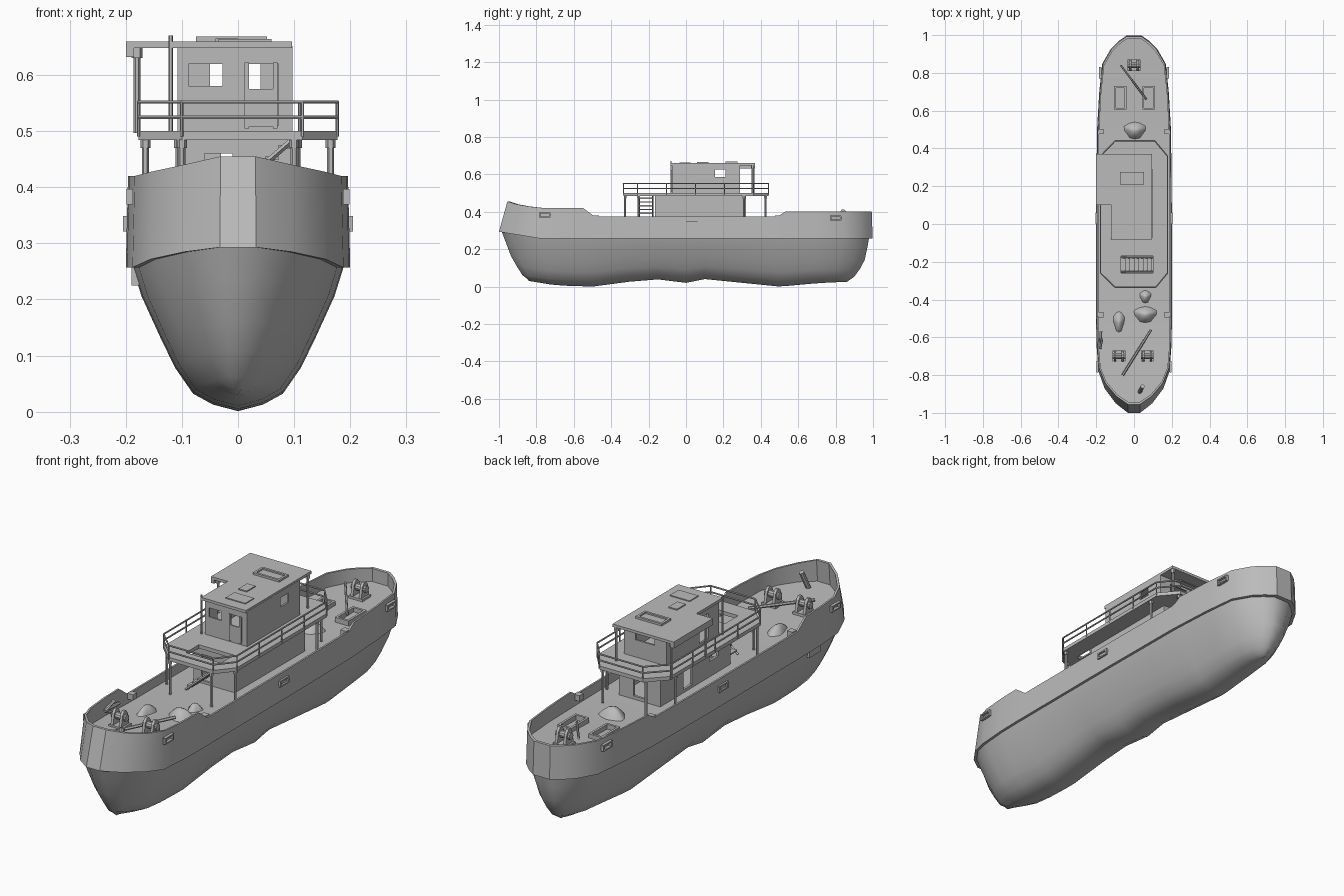
import bpy, bmesh, math
from mathutils import Vector

if "Cube" in bpy.data.objects:
    bpy.data.objects.remove(bpy.data.objects["Cube"])

GREY = bpy.data.materials.new("plain_grey")
GREY.use_nodes = True
GREY.diffuse_color = (0.5, 0.5, 0.5, 1)
GREY.node_tree.nodes["Principled BSDF"].inputs["Base Color"].default_value = (0.5, 0.5, 0.5, 1)


def add(name, verts, faces, smooth=None):
    me = bpy.data.meshes.new(name)
    me.from_pydata(verts, [], faces)
    bm = bmesh.new()
    bm.from_mesh(me)
    bmesh.ops.remove_doubles(bm, verts=bm.verts, dist=1e-5)
    bmesh.ops.recalc_face_normals(bm, faces=bm.faces)
    bm.to_mesh(me)
    bm.free()
    me.materials.append(GREY)
    ob = bpy.data.objects.new(name, me)
    bpy.context.collection.objects.link(ob)
    if smooth:
        bpy.ops.object.select_all(action='DESELECT')
        ob.select_set(True)
        bpy.context.view_layer.objects.active = ob
        bpy.ops.object.shade_smooth_by_angle(angle=math.radians(smooth))
    return ob


def prism(name, outline, z0, z1):
    n = len(outline)
    verts = [(x, y, z) for z in (z0, z1) for x, y in outline]
    sides = [(i, (i + 1) % n, n + (i + 1) % n, n + i) for i in range(n)]
    return add(name, verts, sides + [tuple(range(n)), tuple(range(n, 2 * n))])


def box(name, x0, x1, y0, y1, z0, z1):
    return prism(name, [(x0, y0), (x1, y0), (x1, y1), (x0, y1)], z0, z1)


def beam(name, a, b, r, sides=6):
    a, b = Vector(a), Vector(b)
    rot = (b - a).to_track_quat('Z', 'Y')
    ring = [rot @ Vector((r * math.cos(t), r * math.sin(t), 0))
            for t in (math.tau * i / sides for i in range(sides))]
    faces = [(i, (i + 1) % sides, sides + (i + 1) % sides, sides + i) for i in range(sides)]
    return add(name, [a + v for v in ring] + [b + v for v in ring],
               faces + [tuple(range(sides)), tuple(range(sides, 2 * sides))])


def cut(ob, *bounds):
    cutter = box("cutter", *bounds)
    cutter.hide_render = True
    mod = ob.modifiers.new("opening", 'BOOLEAN')
    mod.operation, mod.object, mod.solver = 'DIFFERENCE', cutter, 'EXACT'
    bpy.context.view_layer.objects.active = ob
    bpy.ops.object.modifier_apply(modifier=mod.name)
    bpy.data.objects.remove(cutter)


def frame(name, x0, x1, y0, y1, z0, z1, t):
    ob = box(name, x0, x1, y0, y1, z0, z1)
    cut(ob, x0 + t, x1 - t, y0 + t, y1 - t, z0 + t * .5, z1 + 1)


def lerp(table, y):
    for (a, u), (b, v) in zip(table, table[1:]):
        if y <= b:
            return u + (v - u) * max(0, y - a) / (b - a)
    return table[-1][1]


# Hull: plan outline stations, sheer and keel lines
PLAN = [(-1, .16), (-.95, .48), (-.87, .78), (-.78, .94), (-.65, .99), (-.55, 1), (-.49, 1), (-.3, 1),
        (-.15, 1), (0, 1), (.1, 1), (.3, .99), (.49, .98), (.53, .97), (.7, .92), (.85, .84), (.93, .61), (.97, .41), (1, .2)]
SHEER = [(-1, .455), (-.93, .435), (-.8, .42), (-.55, .42), (-.49, .375), (.49, .375), (.53, .4), (1, .402)]
KNUCKLE = [(-1, .293), (-.78, .257), (1, .257)]
KEEL = [(-1, .03), (-.75, .008), (-.5, 0), (-.18, .042), (0, .02), (.08, .042), (.5, 0), (.75, .02), (1, .025)]
DECK = [(-1, .36), (-.5, .335), (.5, .33), (1, .345)]


def loop(width, y0, y1, zfun):
    pts = []
    for y, f in PLAN:
        e = max(0, abs(y) - .65) / .35
        yy = y + ((y0 + 1) if y < 0 else (y1 - 1)) * e
        pts.append((width * f, yy, zfun(y)))
    return pts + [(-x, y, z) for x, y, z in reversed(pts)]


def loft(name, loops, smooth, close_last=True):
    n = len(loops[0])
    faces = []
    for r in range(len(loops) - 1):
        for i in range(n):
            j = (i + 1) % n
            faces.append((r * n + i, r * n + j, (r + 1) * n + j, (r + 1) * n + i))
    if close_last:
        o = (len(loops) - 1) * n
        faces += [(o + i, o + i + 1, o + n - 2 - i, o + n - 1 - i) for i in range(n // 2 - 1)]
    return add(name, [v for l in loops for v in l], faces, smooth)


def section(k):
    return lambda y: lerp(KEEL, y) * (1 - k) + lerp(KNUCKLE, y) * k


loft("lower_hull", [loop(w, a, b, section(k)) for w, a, b, k in (
    (.188, -.985, .978, 1), (.172, -.965, .97, .8), (.137, -.935, .955, .5),
    (.112, -.905, .93, .3), (.08, -.875, .9, .12), (.045, -.85, .875, .045), (.0, -.84, .86, 0))], 60)
loft("bulwark_and_deck", [
    loop(.186, -.98, .975, lambda y: lerp(KNUCKLE, y)),
    loop(.2, -1, .998, lambda y: lerp(KNUCKLE, y)),
    loop(.196, -.955, .993, lambda y: lerp(SHEER, y)),
    loop(.188, -.943, .98, lambda y: lerp(SHEER, y)),
    loop(.188, -.95, .98, lambda y: lerp(DECK, y))], 25)

# Mooring port frames and cleats on the bulwark
for s in (-1, 1):
    for y, z, hw in ((-.755, .383, .193), (.8, .366, .178), (.03, .335, .199)):
        for dy in (-.027, .027):
            box("port_frame_side", s * hw - .006, s * hw + .006, y + dy - .004, y + dy + .004, z - .012, z + .012)
        for dz in (-.011, .011):
            box("port_frame_bar", s * hw - .006, s * hw + .006, y - .03, y + .03, z + dz - .003, z + dz + .003)
    for y in (-.48, .49):
        box("cleat", s * .175 - .014, s * .175 + .014, y - .014, y + .014, .355, .38)

# Deckhouse and its openings
house = box("deckhouse", -.1, .1, -.165, .32, .325, .487)
cut(house, -.09, .09, -.155, .31, .34, .48)
cut(house, -.03, .03, .3, .33, .345, .46)
cut(house, -.06, -.01, -.18, -.15, .345, .46)
cut(house, -.11, -.08, .1, .16, .345, .46)
cut(house, -.11, -.08, -.08, -.02, .4, .45)

# Upper platform with stairwell
OCT = [(.115, -.335), (.177, -.26), (.177, .36), (.11, .44), (-.1, .44), (-.177, .36), (-.177, -.26), (-.1, -.335)]
platform = prism("platform", OCT, .484, .5)
cut(platform, -.07, .1, -.26, -.17, .4, .6)
for i in range(7):
    x, z = -.06 + .024 * i, .352 + .02 * i
    box("stair_tread", x - .012, x + .012, -.25, -.18, z - .003, z + .003)
for y in (-.252, -.178):
    beam("stair_stringer", (-.075, y, .335), (.1, y, .487), .005, 4)

# Railing around the platform
for i, (x, y) in enumerate(OCT):
    a, b = Vector((x, y, 0)), Vector((*OCT[(i + 1) % 8], 0))
    for z in (.525, .552):
        beam("hand_rail", a + Vector((0, 0, z)), b + Vector((0, 0, z)), .0035)
    count = max(1, round((b - a).length / .16))
    for k in range(count):
        p = a.lerp(b, k / count)
        beam("rail_post", p + Vector((0, 0, .49)), p + Vector((0, 0, .554)), .003)

# Platform columns
for s in (-1, 1):
    for x, y in ((.165, -.255), (.1, -.325), (.165, .31), (.105, .425)):
        beam("platform_column", (s * x, y, .335), (s * x, y, .486), .006)
        beam("column_cap", (s * x, y, .47), (s * x, y, .486), .009)

# Wheelhouse with windows and doors
wheel = box("wheelhouse", -.108, .097, -.075, .29, .498, .652)
cut(wheel, -.1, .089, -.067, .282, .505, .645)
cut(wheel, -.088, -.028, -.09, -.05, .58, .62)
cut(wheel, .15 - .07, .11, .155, .21, .585, .625)
cut(wheel, -.12, -.09, .155, .21, .585, .625)
cut(wheel, -.12, -.09, .0, .06, .51, .62)
cut(wheel, -.05, .04, .27, .3, .575, .625)
cut(wheel, .012, .072, -.09, -.05, .51, .62)
box("front_door", .014, .07, -.079, -.073, .508, .575)
for x in (.016, .066):
    box("door_stile", x - .004, x + .004, -.08, -.072, .505, .622)

# Roof, roof hatch, vents and supports
prism("roof", [(-.12, -.083), (.096, -.083), (.096, .37), (-.2, .37), (-.2, .1), (-.12, .1)], .648, .66)
box("roof_edge_beam", -.2, -.185, .1, .37, .632, .65)
frame("roof_hatch", -.075, .052, .21, .275, .658, .669, .01)
box("roof_plate", -.035, .06, -.035, .025, .658, .664)
box("roof_vent", -.04, 0, .06, .12, .658, .665)
for x, y in ((-.18, .355), (-.18, .12), (.085, .36)):
    beam("roof_post", (x, y, .497), (x, y, .65), .006)
    beam("roof_post_cap", (x, y, .63), (x, y, .65), .01)
beam("mast_pole", (-.12, -.08, .5), (-.12, -.08, .67), .004)

# Mooring bitts: baseplate, two cheeks and a roller
for x, y, z in ((-.08, -.7, .343), (.07, -.7, .343), (0, .84, .338)):
    box("bitt_base", x - .034, x + .034, y - .03, y + .03, z - .01, z + .012)
    for dx in (-.02, .02):
        prof = [(-.03, 0), (.03, 0), (.018, .06), (.006, .075), (-.006, .075), (-.018, .06)]
        verts = [(x + dx + t, y + u, z + v) for t in (-.006, .006) for u, v in prof]
        add("bitt_cheek", verts, [tuple(range(6)), tuple(range(6, 12))] +
            [(i, (i + 1) % 6, 6 + (i + 1) % 6, 6 + i) for i in range(6)])
    beam("bitt_roller", (x - .034, y, z + .045), (x + .034, y, z + .045), .015, 10)

# Aft cargo hatches, loose spars and deck clutter
for x in (-.073, .077):
    frame("aft_hatch", x - .033, x + .033, .605, .73, .325, .355, .01)
beam("bow_spar", (-.06, -.8, .36), (.09, -.56, .375), .007)
beam("aft_spar", (-.07, .84, .385), (.065, .66, .35), .005)
beam("bow_post", (.03, -.89, .35), (.045, -.86, .43), .011, 8)


def heap(name, x, y, rx, ry, h):
    rings = [[(x + rx * k * math.cos(t) * (1 + .2 * math.sin(3 * t)), y + ry * k * math.sin(t), .332 + h * (1 - k * k))
              for t in (math.tau * i / 12 for i in range(12))] for k in (1, .75, .4, .05)]
    loft(name, rings, 60)


heap("tarp_heap_front", .06, -.48, .06, .045, .045)
heap("tarp_heap_side", -.08, -.52, .03, .06, .035)
heap("rope_heap", .06, -.385, .03, .035, .03)
heap("tarp_heap_aft", .005, .495, .055, .045, .04)

# Stowed anchor by the right bow bulwark
beam("anchor_shank", (-.18, -.66, .37), (-.175, -.57, .37), .007)
for dz in (-.028, .028):
    beam("anchor_arm", (-.18, -.66, .37), (-.17, -.61, .37 + dz), .007)
box("side_fender", -.19, -.176, -.66, -.58, .225, .26)
